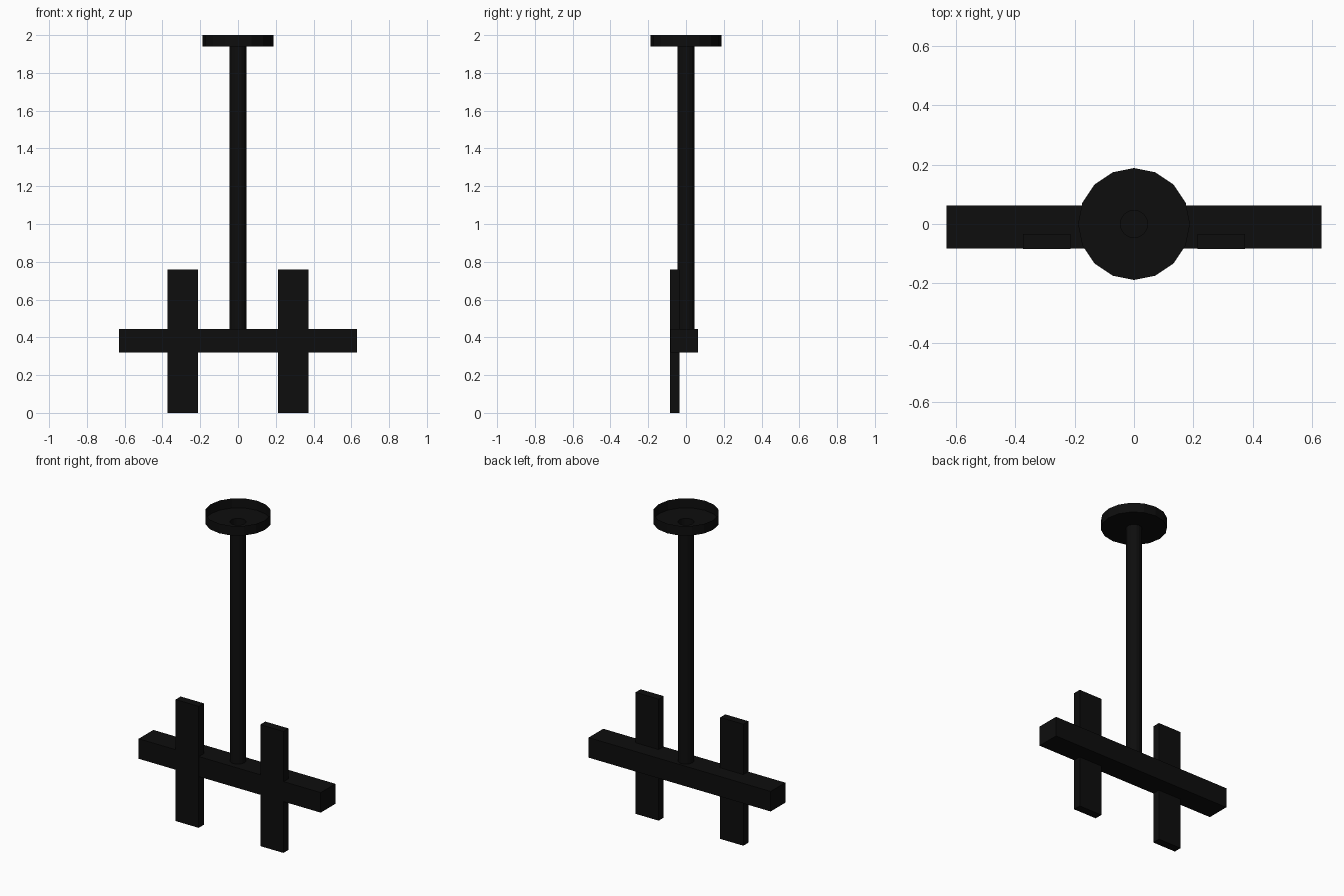
import bpy
import bmesh
import math
from mathutils import Matrix, Vector

cube = bpy.data.objects.get("Cube")
if cube:
    bpy.data.objects.remove(cube, do_unlink=True)

# Single dark finish
black = bpy.data.materials.new("matte_black")
black.use_nodes = True
colour = (0.004, 0.004, 0.004, 1)
black.diffuse_color = colour
bsdf = next(n for n in black.node_tree.nodes if n.type == 'BSDF_PRINCIPLED')
bsdf.inputs["Base Color"].default_value = colour
bsdf.inputs["Roughness"].default_value = 0.8


def finish(name, bm):
    bmesh.ops.recalc_face_normals(bm, faces=bm.faces)
    mesh = bpy.data.meshes.new(name)
    bm.to_mesh(mesh)
    bm.free()
    mesh.materials.append(black)
    obj = bpy.data.objects.new(name, mesh)
    bpy.context.collection.objects.link(obj)
    return obj


def box(name, low, high):
    low, high = Vector(low), Vector(high)
    bm = bmesh.new()
    matrix = Matrix.Translation((low + high) / 2) @ Matrix.Diagonal((*(high - low), 1))
    bmesh.ops.create_cube(bm, size=1, matrix=matrix)
    return finish(name, bm)


def lathe(name, profile, sides):
    """Revolve (radius, height) points about the vertical axis."""
    bm = bmesh.new()
    verts = [bm.verts.new((r, 0, z)) for r, z in profile]
    edges = [bm.edges.new(pair) for pair in zip(verts, verts[1:])]
    bmesh.ops.spin(bm, geom=verts + edges, cent=(0, 0, 0), axis=(0, 0, 1),
                   angle=math.tau, steps=sides, use_duplicate=False)
    bmesh.ops.remove_doubles(bm, verts=bm.verts, dist=0.0001)
    return finish(name, bm)


ROD = 0.046
CUP_FLOOR = 1.94

# Ceiling cup, open at the top, with a hole for the hollow rod
lathe("ceiling_cup", [(0.188, 2), (0.188, CUP_FLOOR), (ROD, CUP_FLOOR)], 16)
lathe("hanging_rod", [(ROD, CUP_FLOOR), (ROD, 0.44)], 16)

# Horizontal beam
box("cross_beam", (-0.63, -0.082, 0.32), (0.63, 0.063, 0.445))

# Upright plates set into the front of the beam
for side, sign in (("left", 1), ("right", -1)):
    x = sign * 0.293
    box(side + "_plate", (x - 0.08, -0.084, 0), (x + 0.08, -0.034, 0.76))
